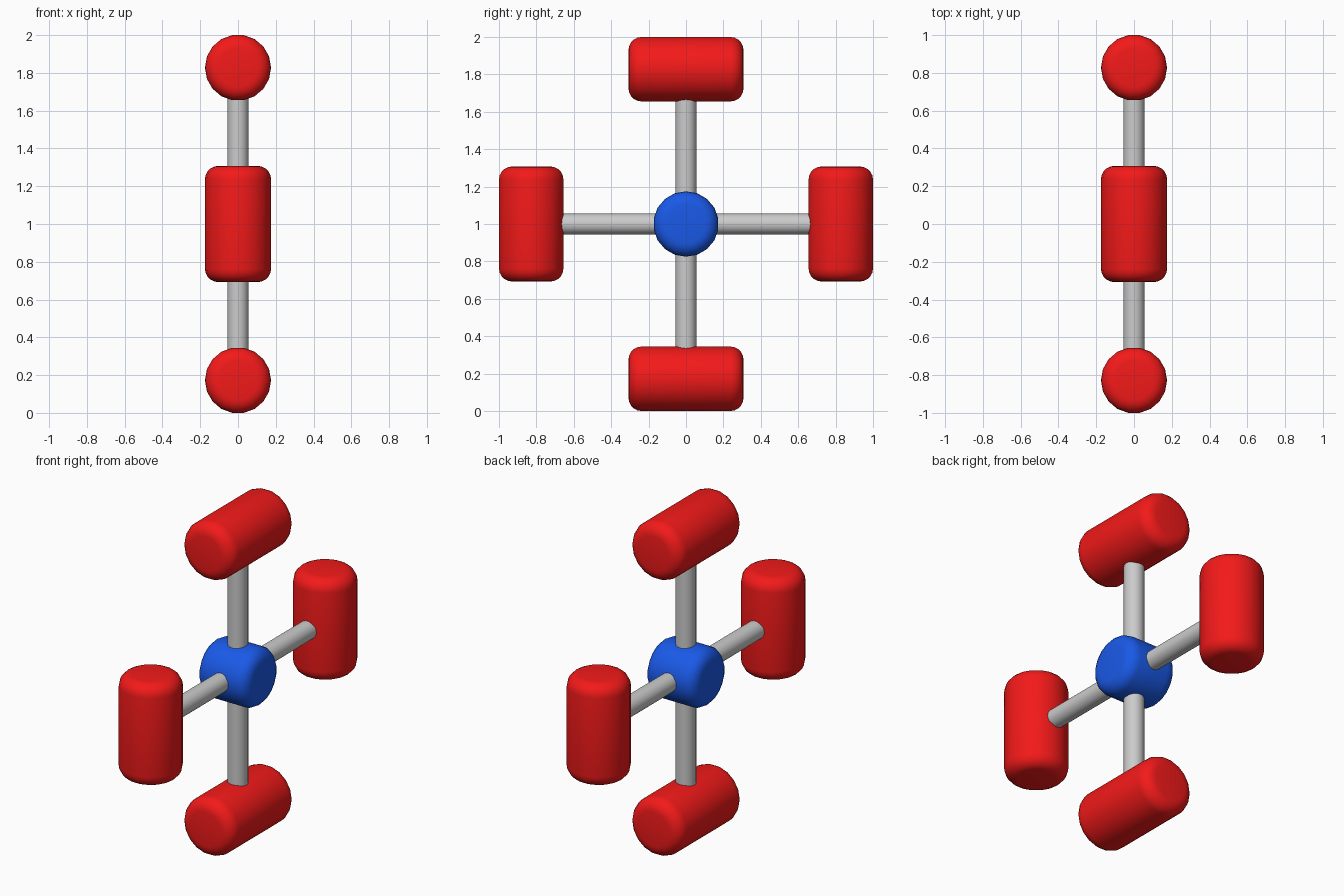
import bpy, bmesh, math
from mathutils import Matrix, Vector

if "Cube" in bpy.data.objects:
    bpy.data.objects.remove(bpy.data.objects["Cube"])

SIDES = 18
RADIUS = 0.175
OFFSET = 1.0 - RADIUS * math.cos(math.pi / SIDES)   # drum centre, flats touch the bounds


def material(name, color):
    mat = bpy.data.materials.new(name)
    mat.diffuse_color = color
    mat.use_nodes = True
    mat.node_tree.nodes["Principled BSDF"].inputs["Base Color"].default_value = mat.diffuse_color
    return mat


def drum(name, loc, axis, radius, length, bevel=0.0, mat=None):
    """Cylinder along an axis, with optionally rounded rims."""
    turn = {'X': Matrix.Rotation(math.pi / 2, 4, 'Y'),
            'Y': Matrix.Rotation(math.pi / 2, 4, 'X'),
            'Z': Matrix.Identity(4)}[axis]
    bm = bmesh.new()
    bmesh.ops.create_cone(bm, cap_ends=True, segments=SIDES, radius1=radius,
                          radius2=radius, depth=length,
                          matrix=turn @ Matrix.Rotation(math.pi / 2, 4, 'Z'))
    if bevel:
        rims = [e for e in bm.edges if any(len(f.verts) == SIDES for f in e.link_faces)]
        bmesh.ops.bevel(bm, geom=rims, offset=bevel, segments=5, profile=0.5,
                        affect='EDGES', clamp_overlap=True)
    mesh = bpy.data.meshes.new(name)
    bm.to_mesh(mesh)
    bm.free()
    ob = bpy.data.objects.new(name, mesh)
    ob.location = loc
    bpy.context.collection.objects.link(ob)
    if mat:
        mesh.materials.append(mat)
    bpy.ops.object.select_all(action='DESELECT')
    ob.select_set(True)
    bpy.context.view_layer.objects.active = ob
    bpy.ops.object.shade_smooth_by_angle(angle=math.radians(35))
    return ob


red = material("red", (0.9, 0.01, 0.01, 1))
blue = material("blue", (0.01, 0.1, 0.8, 1))
centre = Vector((0, 0, 1))

# Central hub
drum("hub", centre, 'X', RADIUS, 0.335, 0.07, blue)

# Crossing spokes
drum("upright_spoke", centre, 'Z', 0.056, 1.4)
drum("level_spoke", centre, 'Y', 0.056, 1.4)

# Four outer drums, each lying across its spoke
for name, direction, axis in (("top_drum", (0, 0, 1), 'Y'),
                              ("bottom_drum", (0, 0, -1), 'Y'),
                              ("front_drum", (0, -1, 0), 'Z'),
                              ("back_drum", (0, 1, 0), 'Z')):
    drum(name, centre + Vector(direction) * OFFSET, axis, RADIUS, 0.615, 0.07, red)
